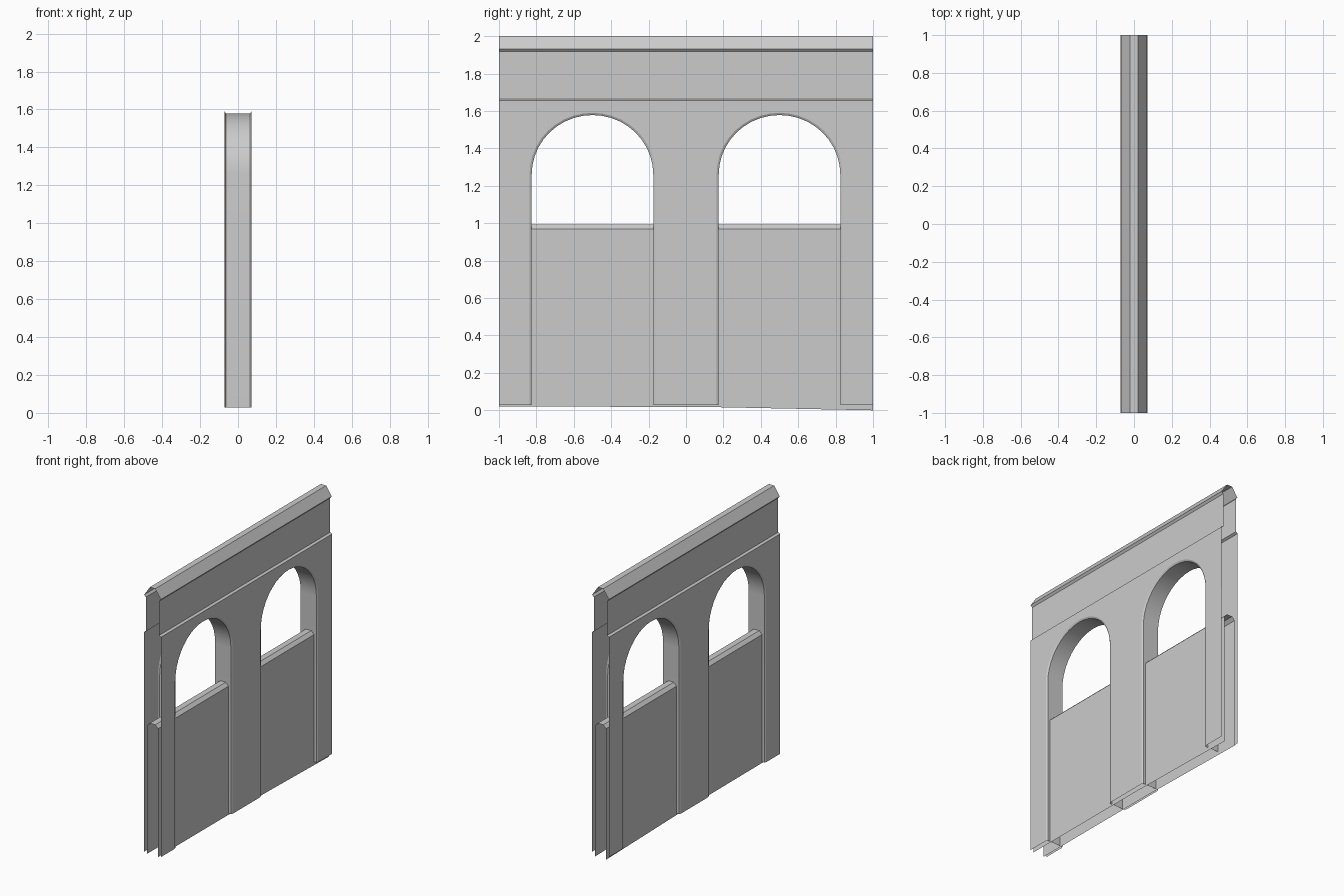
import bpy, bmesh, math

cube = bpy.data.objects.get("Cube")
if cube:
    bpy.data.objects.remove(cube)

stone = bpy.data.materials.new("grey stone")
stone.use_nodes = True
GREY = (0.6, 0.6, 0.6, 1)
stone.diffuse_color = GREY
stone.node_tree.nodes["Principled BSDF"].inputs["Base Color"].default_value = GREY

SIDE = 0.071     # half thickness of the arcade
FOOT = 0.028     # bottom of the piers
SPRING = 1.26    # start of the arch curve


def finish(name, bm):
    mesh = bpy.data.meshes.new(name)
    bm.to_mesh(mesh)
    bm.free()
    mesh.materials.append(stone)
    ob = bpy.data.objects.new(name, mesh)
    bpy.context.collection.objects.link(ob)
    bpy.ops.object.select_all(action='DESELECT')
    ob.select_set(True)
    bpy.context.view_layer.objects.active = ob
    bpy.ops.object.shade_smooth_by_angle(angle=math.radians(25))
    return ob


def loft(name, rows):
    """Open sheet through rows of points."""
    bm = bmesh.new()
    grid = [[bm.verts.new(p) for p in row] for row in rows]
    for a, b in zip(grid, grid[1:]):
        for i in range(len(a) - 1):
            bm.faces.new((a[i], a[i + 1], b[i + 1], b[i]))
    return finish(name, bm)


def mirrored(half):
    """Symmetric section from its +x half, listed bottom to top."""
    return half + [(-x, z) for x, z in reversed(half)]


def extrude(name, section):
    return loft(name, [[(x, y, z) for x, z in section] for y in (-1, 1)])


def arch(centre, radius, steps=20):
    """Doorway outline from foot to foot, as (y, z)."""
    curve = [(centre - radius * math.cos(math.pi * i / steps),
              SPRING + 0.98 * radius * math.sin(math.pi * i / steps)) for i in range(steps + 1)]
    return [(centre - radius, FOOT)] + curve + [(centre + radius, FOOT)]


# Arcade faces with two arched openings
for name, x in (("left_arcade_face", SIDE), ("right_arcade_face", -SIDE)):
    outline = [(-1, FOOT)] + arch(-0.5, 0.337) + arch(0.5, 0.337)
    outline += [(1, FOOT), (1, 1.655), (-1, 1.655)]
    if x < 0:
        outline.reverse()
    bm = bmesh.new()
    face = bm.faces.new([bm.verts.new((x, y, z)) for y, z in outline])
    face.normal_update()
    bmesh.ops.triangulate(bm, faces=[face])
    finish(name, bm)

# Arch linings with chamfered edges
for name, centre in (("front_arch_lining", -0.5), ("back_arch_lining", 0.5)):
    steps = ((SIDE, 0.337), (0.064, 0.325), (-0.064, 0.325), (-SIDE, 0.337))
    loft(name, [[(x, y, z) for y, z in arch(centre, r)] for x, r in steps])

# Upper wall: ledge, set-back band and bevelled coping
extrude("upper_wall_and_coping", mirrored([
    (SIDE, 1.655), (0.055, 1.664), (0.055, 1.917), (0.068, 1.932), (0.022, 2.0)]))

# Parapet running through the openings, its foot sinking towards the back
rows = []
for y, foot in ((-1, 0.02), (0.1, 0.018), (1, 0.0)):
    section = mirrored([(0.045, foot), (0.045, 0.97), (0.022, 0.993)])
    rows.append([(x, y, z) for x, z in section])
loft("parapet", rows)
